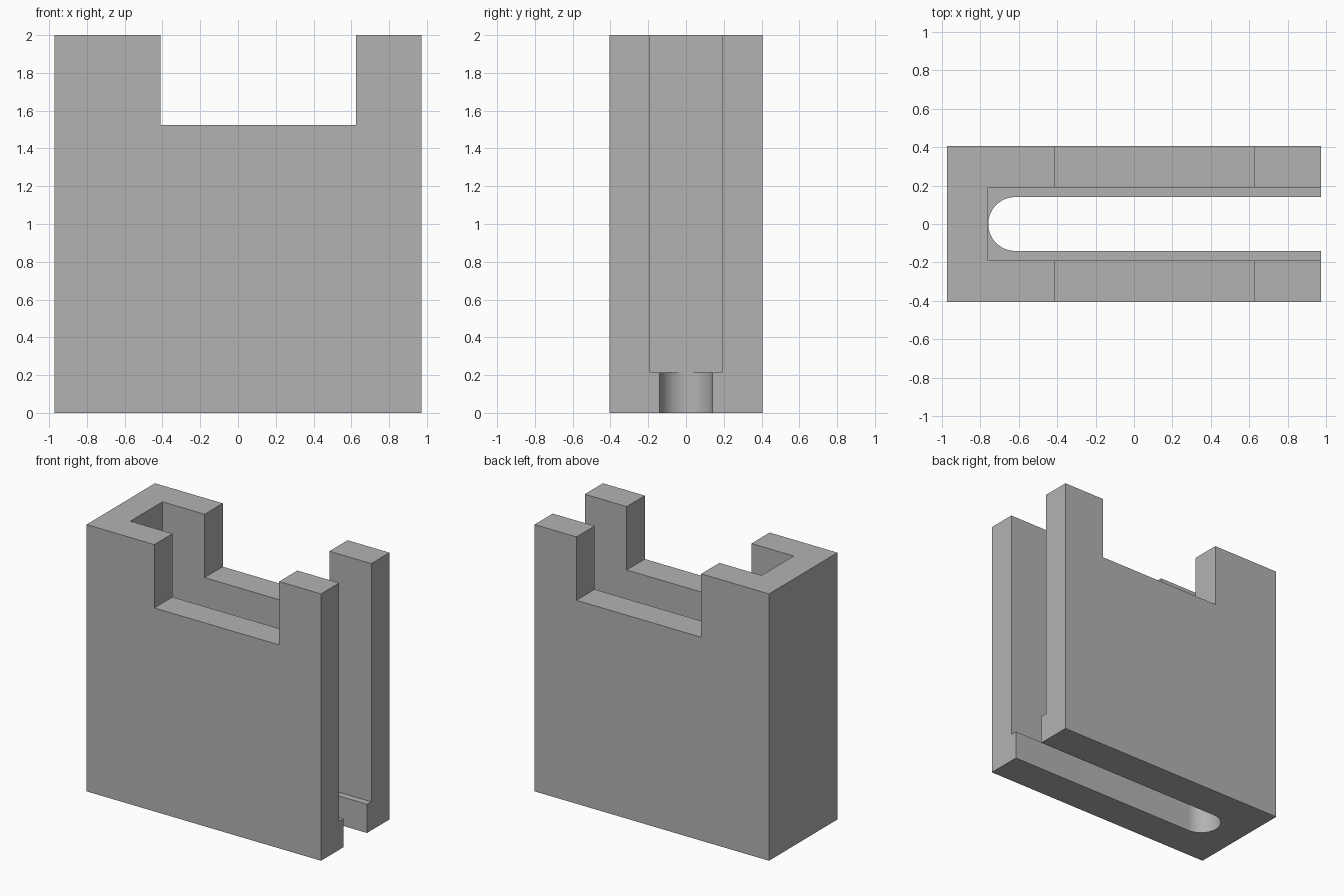
import bpy
import bmesh
from math import cos, sin, pi

cube = bpy.data.objects.get("Cube")
if cube:
    bpy.data.objects.remove(cube, do_unlink=True)

grey = bpy.data.materials.new("plain_grey")
grey.use_nodes = True
colour = (0.45, 0.45, 0.45, 1)
grey.diffuse_color = colour
grey.node_tree.nodes["Principled BSDF"].inputs["Base Color"].default_value = colour


def prism(name, outline, z0, z1):
    """Extrude an x-y outline from z0 up to z1."""
    bm = bmesh.new()
    base = bm.faces.new([bm.verts.new((x, y, z0)) for x, y in outline])
    top = bmesh.ops.extrude_face_region(bm, geom=[base])["geom"]
    verts = [v for v in top if isinstance(v, bmesh.types.BMVert)]
    bmesh.ops.translate(bm, verts=verts, vec=(0, 0, z1 - z0))
    bmesh.ops.recalc_face_normals(bm, faces=bm.faces)
    mesh = bpy.data.meshes.new(name)
    bm.to_mesh(mesh)
    bm.free()
    mesh.materials.append(grey)
    obj = bpy.data.objects.new(name, mesh)
    bpy.context.collection.objects.link(obj)
    return obj


def rect(x0, x1, y):
    return [(x0, -y), (x1, -y), (x1, y), (x0, y)]


# Solid block
body = prism("slotted_holder", rect(-0.972, 0.972, 0.405), 0, 2)

# Rounded slot through the floor, open at the +x end
r, cx, steps = 0.14, -0.618, 32
arc = [(cx - r * sin(pi * i / steps), r * cos(pi * i / steps)) for i in range(steps + 1)]
slot = [(1.2, -r), (1.2, r)] + arc

cutters = [
    prism("cavity_cutter", rect(-0.76, 1.3, 0.19), 0.215, 2.2),
    prism("top_notch_cutter", rect(-0.41, 0.625, 0.6), 1.525, 2.3),
    prism("floor_slot_cutter", slot, -0.1, 0.4),
]

# Cut the block and remove the cutters
bpy.ops.object.select_all(action="DESELECT")
body.select_set(True)
bpy.context.view_layer.objects.active = body
for cutter in cutters:
    cutter.hide_render = True
    mod = body.modifiers.new(cutter.name, "BOOLEAN")
    mod.operation = "DIFFERENCE"
    mod.solver = "EXACT"
    mod.object = cutter
    bpy.ops.object.modifier_apply(modifier=mod.name)
    bpy.data.objects.remove(cutter, do_unlink=True)

# Smooth the round slot end, keep other edges sharp
bpy.ops.object.shade_smooth_by_angle(angle=pi / 6)
